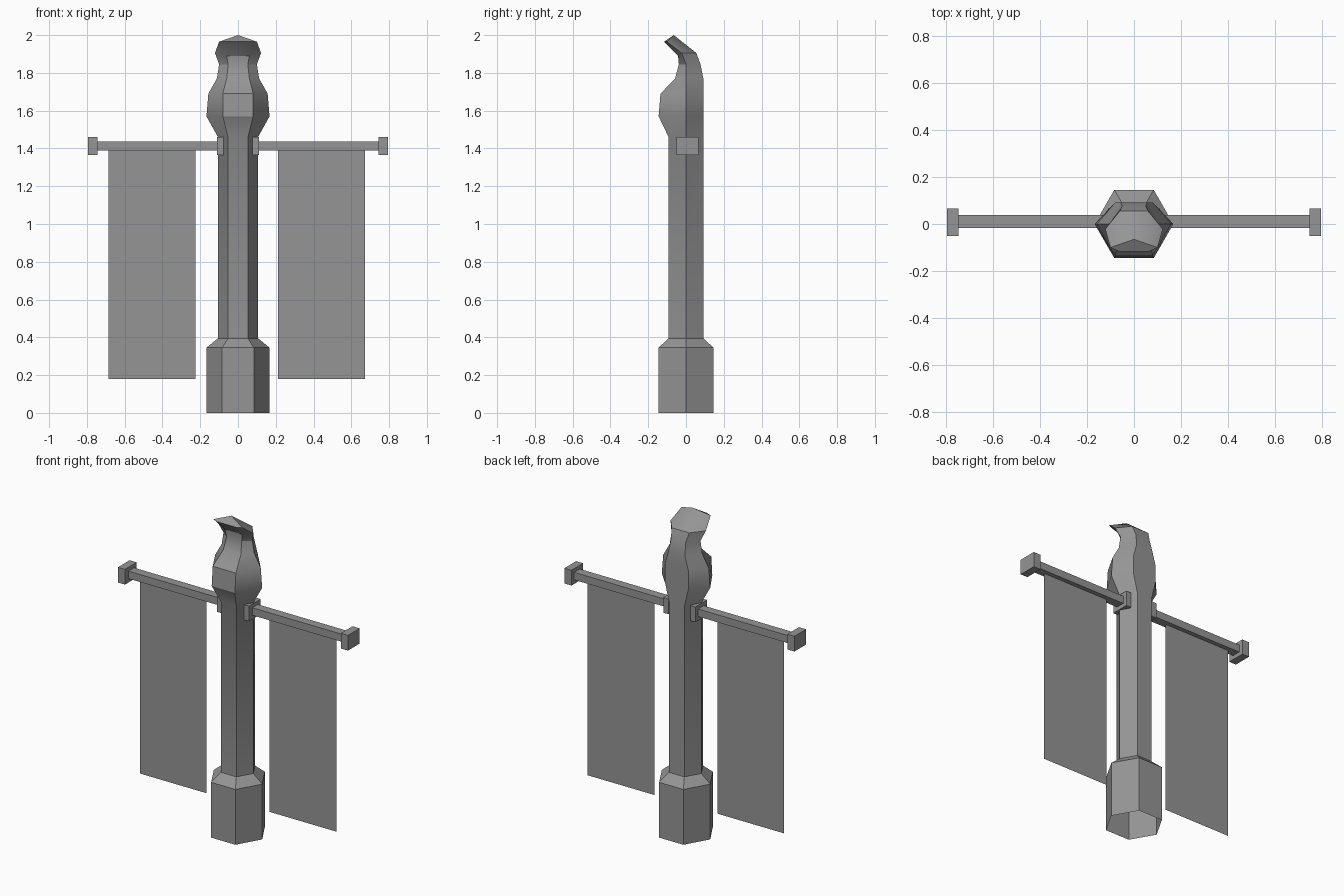
import bpy
import bmesh

cube = bpy.data.objects.get("Cube")
if cube:
    bpy.data.objects.remove(cube)

stone = bpy.data.materials.new("plain grey")
stone.use_nodes = True
GREY = (0.3, 0.3, 0.3, 1)
stone.diffuse_color = GREY
stone.node_tree.nodes["Principled BSDF"].inputs["Base Color"].default_value = GREY


def finish(name, bm):
    mesh = bpy.data.meshes.new(name)
    bm.to_mesh(mesh)
    bm.free()
    mesh.materials.append(stone)
    obj = bpy.data.objects.new(name, mesh)
    bpy.context.collection.objects.link(obj)
    return obj


def box(name, x0, x1, y0, y1, z0, z1):
    bm = bmesh.new()
    bmesh.ops.create_cube(bm, size=1)
    for v in bm.verts:
        v.co.x = x1 if v.co.x > 0 else x0
        v.co.y = y1 if v.co.y > 0 else y0
        v.co.z = z1 if v.co.z > 0 else z0
    return finish(name, bm)


def hexagon(r, z):
    """Side, front and back corner of a regular ring."""
    return (r, 0, z), (r / 2, -r * 0.87, z), (r / 2, r * 0.87, z)


# Post: six-sided rings from the foot up to the forward-bent hood
rings = [
    hexagon(0.167, 0), hexagon(0.167, 0.345), hexagon(0.106, 0.395), hexagon(0.106, 1.46),
    ((0.167, 0, 1.57), (0.08, -0.145, 1.57), (0.08, 0.092, 1.57)),
    ((0.157, 0, 1.69), (0.08, -0.135, 1.69), (0.08, 0.092, 1.69)),
    ((0.112, 0, 1.77), (0.06, -0.058, 1.77), (0.058, 0.092, 1.77)),
    ((0.1, 0, 1.845), (0.052, -0.038, 1.845), (0.05, 0.077, 1.845)),
    ((0.122, -0.022, 1.905), (0.06, -0.042, 1.89), (0.06, 0.055, 1.905)),
    ((0.1, -0.1, 1.965), (0.065, -0.116, 1.965), (0, -0.065, 2.0)),
]
bm = bmesh.new()
loops = []
for side, front, back in rings:
    corners = [side, back]
    corners += [(-x, y, z) for x, y, z in (back, side, front)]
    corners.append(front)
    loops.append([bm.verts.new(c) for c in corners])
for low, high in zip(loops, loops[1:]):
    for i in range(6):
        j = (i + 1) % 6
        bm.faces.new((low[i], low[j], high[j], high[i]))
bm.faces.new(loops[-1])
bmesh.ops.remove_doubles(bm, verts=bm.verts, dist=0.0005)
bmesh.ops.recalc_face_normals(bm, faces=bm.faces)
post = finish("post", bm)
bpy.ops.object.select_all(action="DESELECT")
post.select_set(True)
bpy.context.view_layer.objects.active = post
bpy.ops.object.shade_smooth_by_angle()

# Arms with end blocks, and a thin hanging banner on each side
for label, s, shift in (("left", 1, -0.006), ("right", -1, -0.006)):
    def span(a, b):
        return sorted((s * a, s * b))

    box(label + "_arm", *span(0.1, 0.75), -0.017, 0.038, 1.39, 1.437)
    box(label + "_inner_block", *span(0.076, 0.111), -0.05, 0.065, 1.365, 1.46)
    box(label + "_end_block", *span(0.745, 0.794), -0.05, 0.065, 1.365, 1.46)
    x0, x1 = (x + shift for x in span(0.218, 0.679))
    bm = bmesh.new()
    bm.faces.new([bm.verts.new((x, 0.01, z)) for x, z in
                  ((x0, 0.18), (x1, 0.18), (x1, 1.39), (x0, 1.39))])
    finish(label + "_banner", bm)
